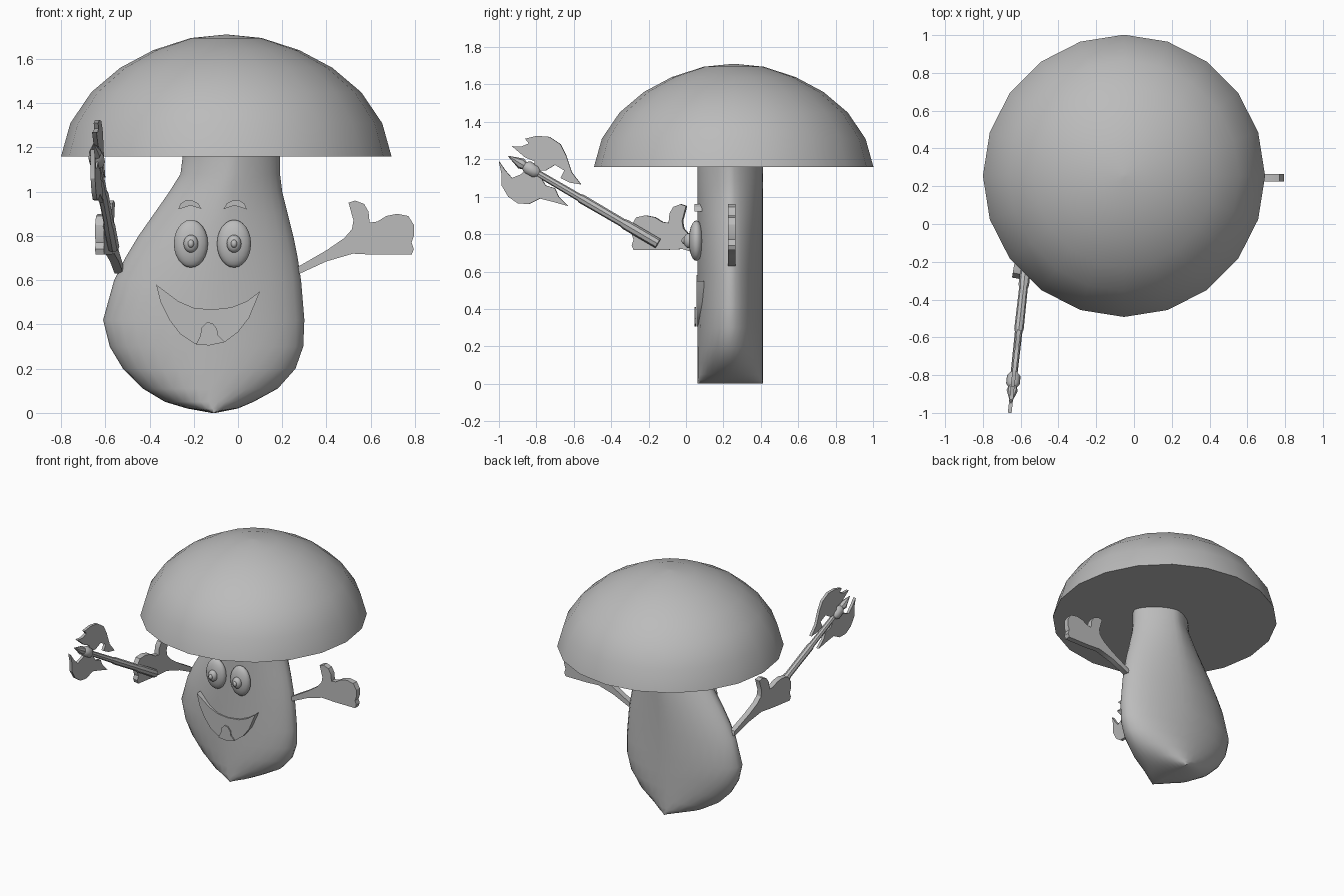
import bpy, bmesh, math
from mathutils import Vector

cube = bpy.data.objects.get("Cube")
if cube:
    bpy.data.objects.remove(cube, do_unlink=True)

grey = bpy.data.materials.new("plain_grey")
grey.use_nodes = True
GREY = (0.5, 0.5, 0.5, 1)
grey.diffuse_color = GREY
grey.node_tree.nodes["Principled BSDF"].inputs["Base Color"].default_value = GREY


def finish(name, bm, angle=40):
    """Turn a bmesh into a named, shaded object."""
    bmesh.ops.recalc_face_normals(bm, faces=bm.faces)
    mesh = bpy.data.meshes.new(name)
    bm.to_mesh(mesh)
    bm.free()
    mesh.materials.append(grey)
    obj = bpy.data.objects.new(name, mesh)
    bpy.context.collection.objects.link(obj)
    bpy.ops.object.select_all(action="DESELECT")
    obj.select_set(True)
    bpy.context.view_layer.objects.active = obj
    bpy.ops.object.shade_smooth_by_angle(angle=math.radians(angle))
    return obj


def loft(name, rings, angle=40):
    """Skin a stack of equally sized closed rings and close both ends."""
    bm = bmesh.new()
    loops = [[bm.verts.new(p) for p in ring] for ring in rings]
    count = len(loops[0])
    for low, high in zip(loops, loops[1:]):
        for i in range(count):
            j = (i + 1) % count
            bm.faces.new((low[i], low[j], high[j], high[i]))
    bm.faces.new(loops[0][::-1])
    bm.faces.new(loops[-1])
    return finish(name, bm, angle)


def plate(name, outline, origin, along, thickness):
    """Upright flat plate: outline is (distance along, height)."""
    origin, along = Vector(origin), Vector(along).normalized()
    normal = along.cross(Vector((0, 0, 1))) * thickness / 2
    flat = [origin + along * s + Vector((0, 0, h)) for s, h in outline]
    return loft(name, [[p - normal for p in flat], [p + normal for p in flat]], 30)


def ball(name, centre, radii):
    bm = bmesh.new()
    bmesh.ops.create_uvsphere(bm, u_segments=20, v_segments=12, radius=1)
    bmesh.ops.scale(bm, vec=radii, verts=bm.verts)
    bmesh.ops.translate(bm, vec=centre, verts=bm.verts)
    return finish(name, bm, 60)


def rod(name, start, stations, direction, sides=8):
    """Round rod: stations are (distance, radius) along the direction."""
    turn = direction.to_track_quat("Z", "Y")
    rings = []
    for dist, radius in stations:
        rings.append([start + turn @ Vector((radius * math.cos(k * math.tau / sides),
                                             radius * math.sin(k * math.tau / sides), dist))
                      for k in range(sides)])
    return loft(name, rings)


# Domed cap with a flat underside
CAP = Vector((-.053, .255, 0))
dome = [(.747, 1.16), (.705, 1.31), (.61, 1.45), (.48, 1.56), (.33, 1.64), (.16, 1.695), (.01, 1.71)]
loft("cap", [[CAP + Vector((r * math.cos(k * math.tau / 20), r * math.sin(k * math.tau / 20), z))
              for k in range(20)] for r, z in dome])

# Pear-shaped stem: height, left edge, right edge; pinched to a ridge below
sides = [(0, -.12, -.1), (.02, -.23, 0), (.05, -.33, .07), (.11, -.43, .18), (.2, -.52, .26),
         (.3, -.58, .295), (.42, -.61, .3), (.6, -.56, .285), (.7, -.51, .27), (.8, -.45, .25),
         (.9, -.38, .225), (1, -.31, .2), (1.08, -.26, .19), (1.16, -.25, .19)]


def stem_ring(z, low, high):
    power = 2 / (2 - .4 * z)
    ring = []
    for k in range(32):
        c, s = math.cos(k * math.tau / 32), math.sin(k * math.tau / 32)
        ring.append(Vector(((low + high) / 2 + (high - low) / 2 * math.copysign(abs(c) ** power, c),
                            .237 + .175 * math.copysign(abs(s) ** power, s), z)))
    return ring


loft("stem", [stem_ring(*row) for row in sides], 50)

# Eyes, each a shell with a bulging iris and pupil
for side, x in (("right", -.213), ("left", -.018)):
    ball(side + "_eye", (x, .055, .765), (.077, .04, .108))
    ball(side + "_iris", (x, .015, .765), (.033, .028, .04))
    ball(side + "_pupil", (x, -.01, .765), (.014, .014, .018))

# Eyebrows as thin arched plates
brow = [(-.055, -.02), (-.045, .005), (-.02, .022), (.01, .02), (.035, .008), (.05, -.018), (0, -.002)]
for side, x, flip in (("right", -.215, 1), ("left", -.015, -1)):
    plate(side + "_eyebrow", [(s * flip, h) for s, h in brow], (x, .065, .94), (1, 0, 0), .04)

# Grinning mouth and tongue
grin = [(-.37, .58), (-.35, .5), (-.31, .42), (-.26, .355), (-.2, .315), (-.13, .305), (-.06, .32),
        (0, .365), (.05, .43), (.1, .55), (.04, .505), (-.03, .477), (-.12, .467), (-.2, .475),
        (-.27, .505)]
plate("mouth", grin, (0, .075, 0), (1, 0, 0), .04)
tongue = [(-.19, .31), (-.17, .35), (-.165, .385), (-.14, .41), (-.115, .405), (-.095, .38),
          (-.09, .35), (-.06, .32), (-.13, .305)]
plate("tongue", tongue, (0, .049, 0), (1, 0, 0), .008)

# Arms: one flat thumbs-up outline, placed twice
arm = [(0, .63), (.01, .66), (.14, .735), (.22, .79), (.255, .83), (.262, .87), (.24, .95), (.27, .96),
       (.31, .945), (.33, .91), (.335, .86), (.37, .865), (.41, .89), (.46, .9), (.51, .89),
       (.535, .85), (.535, .8), (.525, .77), (.535, .74), (.525, .715), (.36, .715), (.26, .72),
       (.14, .685), (.02, .63)]
plate("left_arm", arm, (.26, .245, 0), (1, 0, 0), .04)
plate("right_arm", arm, (-.535, .24, 0), (-.17, -.98, 0), .04)


# Battle axe held in the right hand
def axe_point(y, z):
    return Vector((-.57 + (y + .2) * .11, y, z))


grip, head = axe_point(-.15, .75), axe_point(-.83, 1.147)
shaft = head - grip
length = shaft.length
rod("axe_handle", grip, [(0, .028), (.2, .028), (.22, .023), (length * .6, .025),
                         (length * .62, .02), (length, .018)], shaft)
rod("axe_collar", head, [(-.05, .02), (-.03, .036), (.02, .036), (.04, .022)], shaft)
rod("axe_spike", head, [(.03, .02), (.06, .03), (.14, .002)], shaft)

upper_blade = [(-.81, 1.14), (-.81, 1.19), (-.86, 1.21), (-.93, 1.27), (-.88, 1.268), (-.84, 1.285),
               (-.86, 1.31), (-.8, 1.325), (-.73, 1.32), (-.67, 1.28), (-.64, 1.22), (-.61, 1.13),
               (-.56, 1.065), (-.62, 1.075), (-.67, 1.1), (-.65, 1.14), (-.7, 1.17), (-.75, 1.14)]
lower_blade = [(-.83, 1.17), (-.88, 1.12), (-.93, 1.1), (-.965, 1.14), (-1, 1.19), (-.985, 1.12),
               (-.985, 1.06), (-.95, 1), (-.9, .965), (-.84, .96), (-.78, .99), (-.72, .975),
               (-.63, .95), (-.68, 1), (-.7, 1.045), (-.75, 1.06), (-.78, 1.11)]
along = axe_point(-1, 0) - axe_point(0, 0)
for name, outline in (("upper_axe_blade", upper_blade), ("lower_axe_blade", lower_blade)):
    plate(name, [(-y * along.length, z) for y, z in outline], axe_point(0, 0), along, .02)
